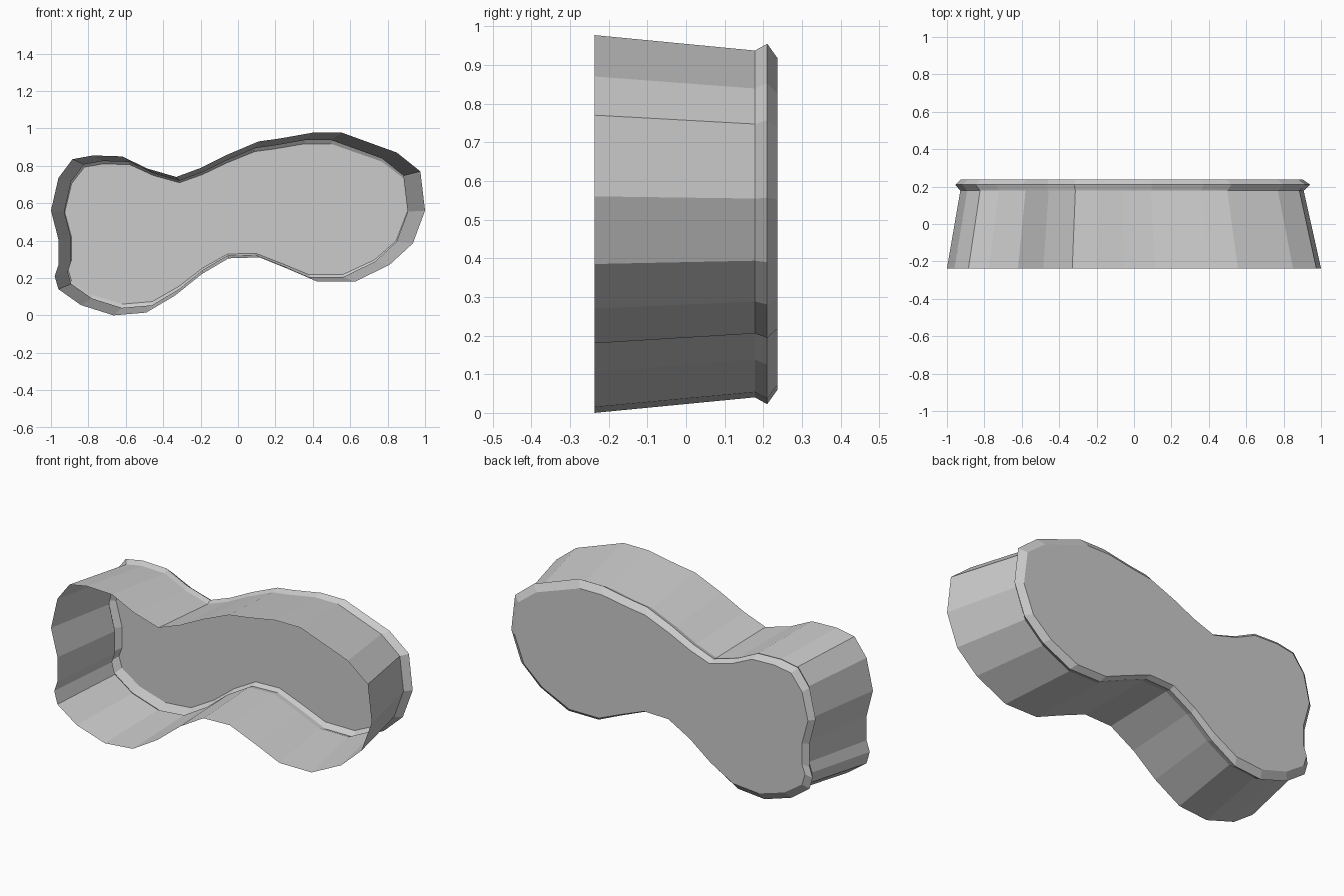
import bpy, bmesh

# Remove the default object
if "Cube" in bpy.data.objects:
    bpy.data.objects.remove(bpy.data.objects["Cube"])


def make_material(name, rgb):
    mat = bpy.data.materials.new(name)
    mat.use_nodes = True
    mat.diffuse_color = (*rgb, 1)
    mat.node_tree.nodes["Principled BSDF"].inputs["Base Color"].default_value = (*rgb, 1)
    return mat


# Rim outline (x, z), clockwise from the far right-hand tip
OUTLINE = [
    (-1, .56), (-.96, .735), (-.885, .835), (-.775, .855), (-.62, .85),
    (-.485, .785), (-.33, .74), (-.195, .79), (-.055, .86), (.11, .93),
    (.22, .945), (.4, .977), (.555, .977), (.85, .87), (.975, .77),
    (1, .56), (.935, .385), (.81, .27), (.625, .18), (.425, .18),
    (.275, .245), (.115, .31), (-.05, .305), (-.195, .22), (-.335, .107),
    (-.49, .015), (-.665, 0), (-.84, .055), (-.96, .14), (-.98, .21),
    (-.96, .27), (-.96, .405)]
CX, CZ = -.13, .49

# Depth, x scale, z scale: open rim, wall end, flared lip, back panel
RINGS = [(-.237, 1, 1), (.178, .918, .918), (.21, .949, .954), (.237, .915, .877)]

bm = bmesh.new()
rings = [[bm.verts.new((CX + (x - CX) * sx, y, CZ + (z - CZ) * sz))
          for x, z in OUTLINE] for y, sx, sz in RINGS]

# Tapered wall and flared lip
n = len(OUTLINE)
for a, b in zip(rings, rings[1:]):
    for i in range(n):
        j = (i + 1) % n
        bm.faces.new((a[i], a[j], b[j], b[i]))

# Flat back panel; the front stays open
bm.faces.new(rings[-1])
bmesh.ops.recalc_face_normals(bm, faces=bm.faces)
back = max(bm.faces, key=lambda f: f.calc_center_median().y)
if back.normal.y < 0:
    bmesh.ops.reverse_faces(bm, faces=bm.faces)

mesh = bpy.data.meshes.new("curved_tray")
bm.to_mesh(mesh)
bm.free()
mesh.materials.append(make_material("light_grey", (.6, .6, .6)))
tray = bpy.data.objects.new("curved_tray", mesh)
bpy.context.collection.objects.link(tray)
